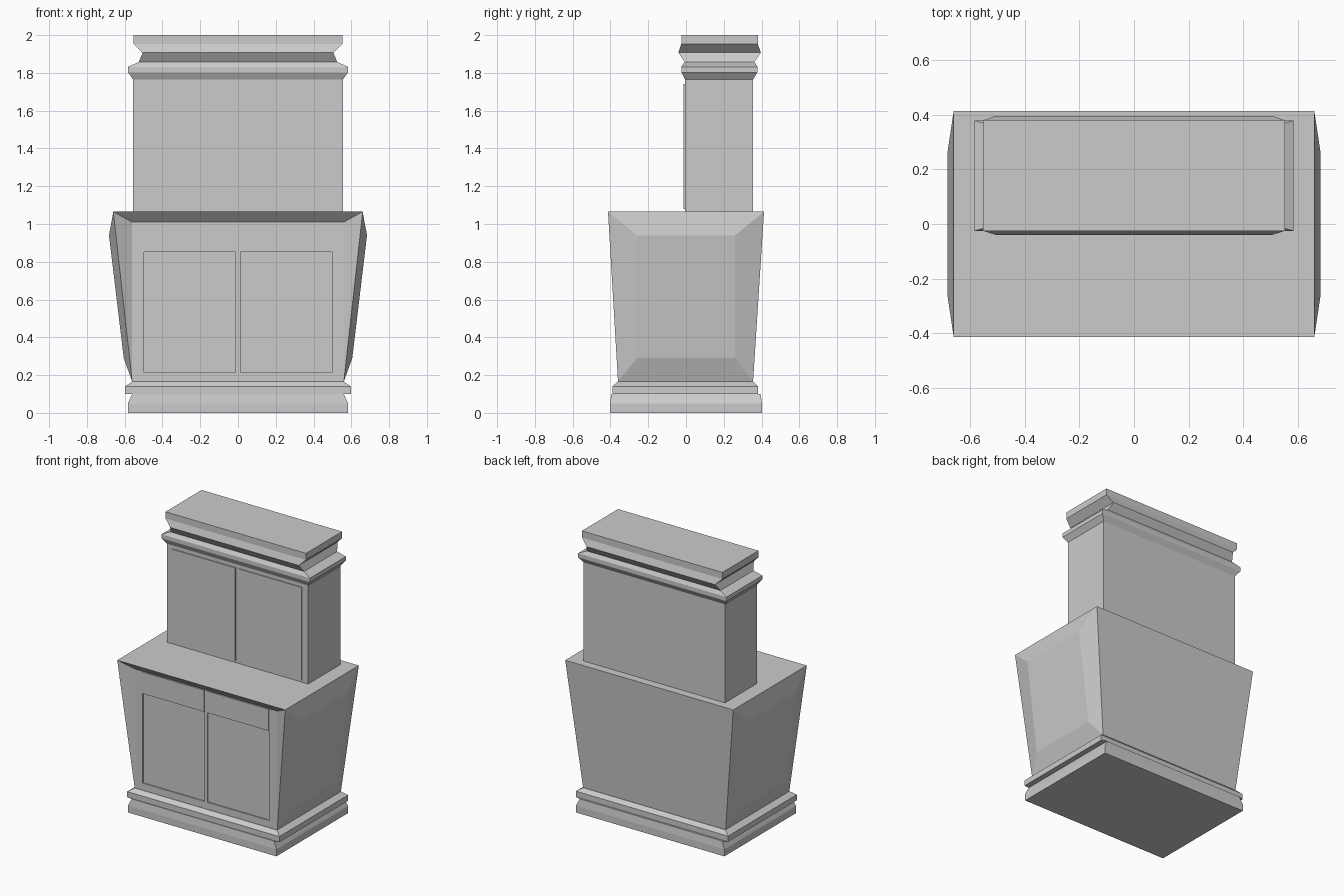
import bpy

if "Cube" in bpy.data.objects:
    bpy.data.objects.remove(bpy.data.objects["Cube"])

def make(name, verts, faces):
    mesh = bpy.data.meshes.new(name)
    mesh.from_pydata(verts, [], faces)
    mesh.validate()
    ob = bpy.data.objects.new(name, mesh)
    bpy.context.collection.objects.link(ob)
    return ob

def loft(name, rings):
    """Stack of rectangles (z, half width, front y, back y)."""
    verts, faces = [], [(3, 2, 1, 0)]
    for z, w, y0, y1 in rings:
        verts += [(-w, y0, z), (w, y0, z), (w, y1, z), (-w, y1, z)]
    for r in range(len(rings) - 1):
        a = r * 4
        for i in range(4):
            j = (i + 1) % 4
            faces.append((a + i, a + j, a + 4 + j, a + 4 + i))
    n = len(verts)
    faces.append((n - 4, n - 3, n - 2, n - 1))
    return make(name, verts, faces)

def box(name, x0, x1, y0, y1, z0, z1):
    ob = loft(name, [(z0, (x1 - x0) / 2, y0, y1), (z1, (x1 - x0) / 2, y0, y1)])
    ob.location.x = (x0 + x1) / 2
    return ob

# Moulded plinth
loft("plinth", [(0, .583, -.402, .402), (.05, .583, -.402, .402),
                (.10, .56, -.395, .395), (.10, .598, -.39, .382),
                (.14, .598, -.39, .382), (.165, .56, -.362, .357)])

# Flared lower cabinet: vertical recessed front, raised bevelled side panels
verts, faces = [], []
for s in (-1, 1):
    b = len(verts)
    verts += [(s * .56, -.36, .165), (s * .56, .355, .165),
              (s * .66, .413, 1.065), (s * .66, -.413, 1.065),
              (s * .605, -.26, .29), (s * .605, .26, .29),
              (s * .683, .26, .94), (s * .683, -.26, .94),
              (s * .56, -.36, 1.01)]
    side = [(0, 1, 5, 4), (1, 2, 6, 5), (2, 3, 7, 6), (3, 0, 4, 7),
            (4, 5, 6, 7), (0, 3, 8)]
    for f in side:
        f = f if s > 0 else f[::-1]
        faces.append(tuple(b + i for i in f))
L, R = 0, 9
faces += [(L, R, R + 8, L + 8), (L + 8, R + 8, R + 3, L + 3),
          (L + 3, R + 3, R + 2, L + 2), (L + 2, R + 2, R + 1, L + 1),
          (L + 1, R + 1, R, L)]
lower = make("lower_cabinet", verts, faces)

# Sunken lower doors and proud drawer fronts
for side, x0, x1 in (("left", -.497, -.012), ("right", .012, .497)):
    cut = box("door_recess_cutter_" + side, x0, x1, -.5, -.352, .215, .852)
    cut.hide_render = True
    cut.hide_set(True)
    mod = lower.modifiers.new("door_recess_" + side, 'BOOLEAN')
    mod.operation = 'DIFFERENCE'
    mod.solver = 'EXACT'
    mod.object = cut
    box("drawer_front_" + side, x0, x1, -.367, -.355, .855, 1.008)

# Apply the recesses, then remove the cutters
bpy.context.view_layer.update()
dg = bpy.context.evaluated_depsgraph_get()
carved = bpy.data.meshes.new_from_object(lower.evaluated_get(dg))
lower.modifiers.clear()
lower.data = carved
for side in ("left", "right"):
    bpy.data.objects.remove(bpy.data.objects["door_recess_cutter_" + side])

# Upper cabinet with crown moulding
loft("upper_cabinet", [(1.06, .555, -.005, .355), (1.765, .555, -.005, .355)])
loft("crown", [(1.765, .555, -.005, .355), (1.803, .583, -.025, .378),
               (1.832, .583, -.025, .378), (1.858, .525, -.008, .363),
               (1.907, .505, -.04, .396), (1.953, .552, -.025, .38),
               (2.0, .552, -.025, .38)])

# Upper doors
for side, x0, x1 in (("left", -.51, -.014), ("right", .014, .507)):
    box("upper_door_" + side, x0, x1, -.012, .0, 1.08, 1.74)
